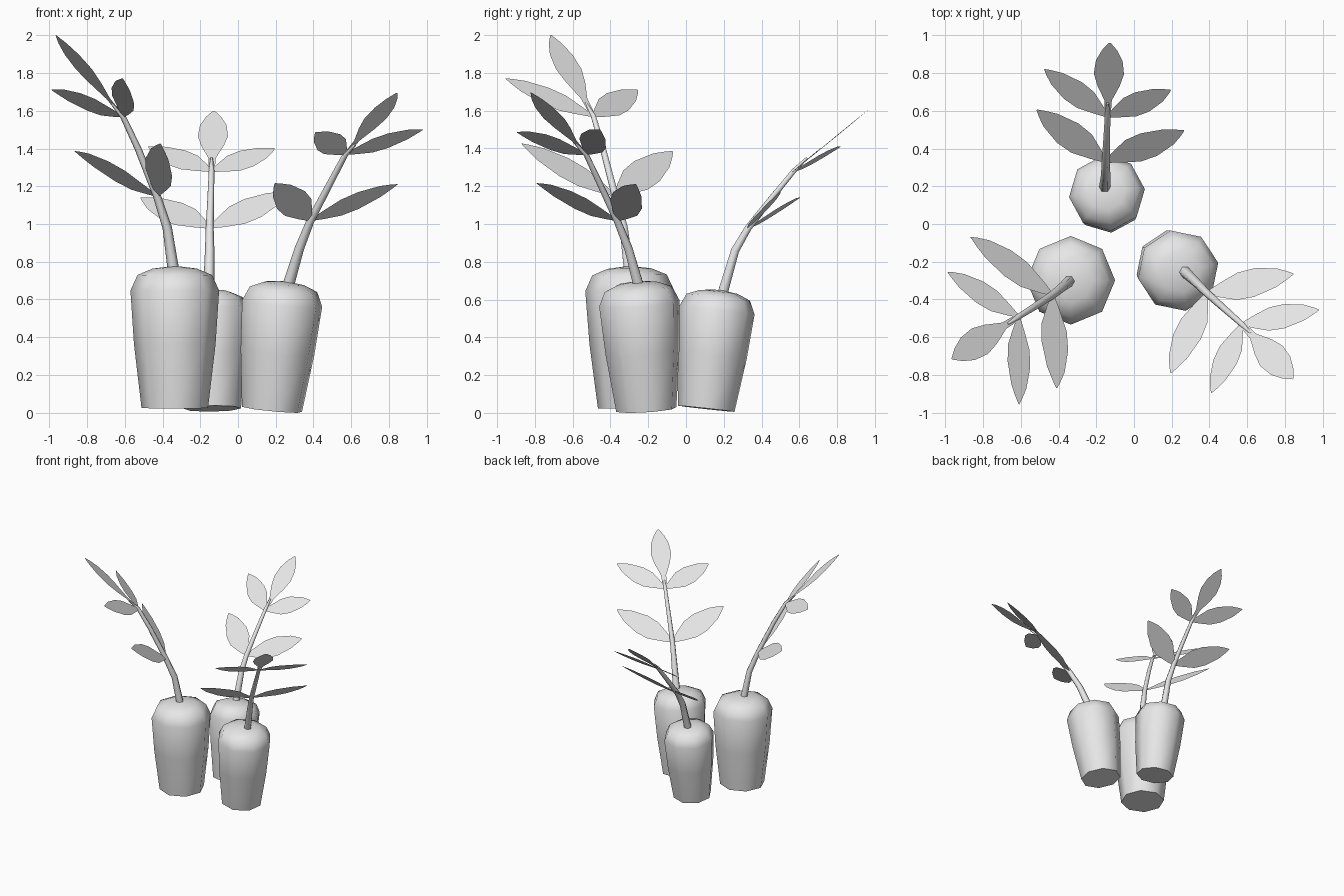
import bpy, bmesh, math
from mathutils import Vector

cube = bpy.data.objects.get("Cube")
if cube:
    bpy.data.objects.remove(cube, do_unlink=True)

grey = bpy.data.materials.new("plain grey")
grey.use_nodes = True
colour = (0.8, 0.8, 0.8, 1)
grey.diffuse_color = colour
grey.node_tree.nodes["Principled BSDF"].inputs["Base Color"].default_value = colour
UP = Vector((0, 0, 1))


def finish(name, bm, smooth=True):
    mesh = bpy.data.meshes.new(name)
    bm.to_mesh(mesh)
    bm.free()
    mesh.materials.append(grey)
    obj = bpy.data.objects.new(name, mesh)
    bpy.context.collection.objects.link(obj)
    if smooth:
        bpy.ops.object.select_all(action='DESELECT')
        obj.select_set(True)
        bpy.context.view_layer.objects.active = obj
        bpy.ops.object.shade_smooth_by_angle(angle=math.radians(62))
    return obj


def loft(name, centres, radii, sides, turn=0.0):
    """Tube of rings square to the path, closed at both ends."""
    bm = bmesh.new()
    rings = []
    for i, (c, r) in enumerate(zip(centres, radii)):
        along = centres[min(i + 1, len(centres) - 1)] - centres[max(i - 1, 0)]
        tilt = UP.rotation_difference(along)
        ring = []
        for k in range(sides):
            a = turn + math.tau * k / sides
            ring.append(bm.verts.new(c + tilt @ Vector((r * math.cos(a), r * math.sin(a), 0))))
        rings.append(ring)
    for low, high in zip(rings, rings[1:]):
        for k in range(sides):
            n = (k + 1) % sides
            bm.faces.new((low[k], low[n], high[n], high[k]))
    bm.faces.new(rings[0][::-1])
    bm.faces.new(rings[-1])
    return finish(name, bm)


# Half widths along a leaf, as (distance, width) fractions
SIDE_LEAF = [(0, .1), (.15, .5), (.35, .95), (.55, 1), (.8, .66), (.93, .28), (1, .03)]
END_LEAF = [(0, .2), (.22, .25), (.42, .75), (.58, 1), (.76, .88), (.9, .5), (1, .05)]


def leaf(name, base, tip, normal, half_width, shape):
    bm = bmesh.new()
    across = normal.cross(tip - base).normalized() * half_width
    rows = []
    for t, w in shape:
        p = base.lerp(tip, t)
        rows.append((bm.verts.new(p - across * w), bm.verts.new(p + across * w)))
    for a, b in zip(rows, rows[1:]):
        bm.faces.new((a[0], b[0], b[1], a[1]))
    return finish(name, bm, smooth=False)


# Pot profile as (height, radius) fractions
POT = [(0, .75), (.45, .92), (.83, 1), (.94, .84), (.985, .5), (1, .12)]


def pot(name, foot, top, radius, turn):
    foot, top = Vector(foot), Vector(top)
    loft(name, [foot.lerp(top, h) for h, r in POT],
         [radius * r for h, r in POT], 8, math.radians(turn))


def plant(name, path, end_tip, upper_tips, lower_tips):
    path = [Vector(p) for p in path]
    end_tip = Vector(end_tip)
    radii = [.031, .025, .021, .018, .015, .007]
    loft(name + "_stem", path, radii, 6)
    lower, upper = path[2], path[4]
    # Leaf plane holds the end leaf and the level direction across it
    ahead = end_tip - upper
    normal = ahead.cross(UP.cross(ahead)).normalized()
    leaf(name + "_end_leaf", upper, end_tip, normal, .08, END_LEAF)
    for level, base, tips, width in (("upper", upper, upper_tips, .075),
                                     ("lower", lower, lower_tips, .088)):
        for side, tip in zip(("left", "right"), tips):
            leaf(f"{name}_{level}_{side}_leaf", base, Vector(tip), normal, width, SIDE_LEAF)


# Tall pot and plant, front right
pot("tall_pot", (-.335, -.29, .025), (-.335, -.3, .775), .235, 0)
plant("tall_plant",
      [(-.34, -.3, .74), (-.375, -.33, .98), (-.43, -.375, 1.15),
       (-.53, -.44, 1.4), (-.61, -.49, 1.57), (-.67, -.53, 1.64)],
      (-.965, -.715, 2),
      [(-.61, -.955, 1.77), (-.987, -.255, 1.71)],
      [(-.41, -.87, 1.425), (-.865, -.07, 1.385)])

# Middle pot and plant, front left
pot("middle_pot", (.18, -.21, .018), (.245, -.255, .695), .217, 11)
plant("middle_plant",
      [(.265, -.25, .67), (.325, -.305, .87), (.385, -.365, 1.02),
       (.48, -.45, 1.2), (.57, -.53, 1.37), (.62, -.58, 1.42)],
      (.842, -.82, 1.695),
      [(.98, -.455, 1.5), (.41, -.895, 1.485)],
      [(.845, -.265, 1.21), (.195, -.79, 1.215)])

# Short pot and plant, back
pot("short_pot", (-.135, .107, .022), (-.145, .175, .65), .202, 6)
plant("short_plant",
      [(-.155, .19, .62), (-.15, .26, .86), (-.15, .33, .98),
       (-.145, .44, 1.12), (-.14, .57, 1.28), (-.14, .64, 1.35)],
      (-.128, .96, 1.6),
      [(.195, .71, 1.4), (-.475, .82, 1.41)],
      [(.265, .495, 1.17), (-.515, .605, 1.14)])
